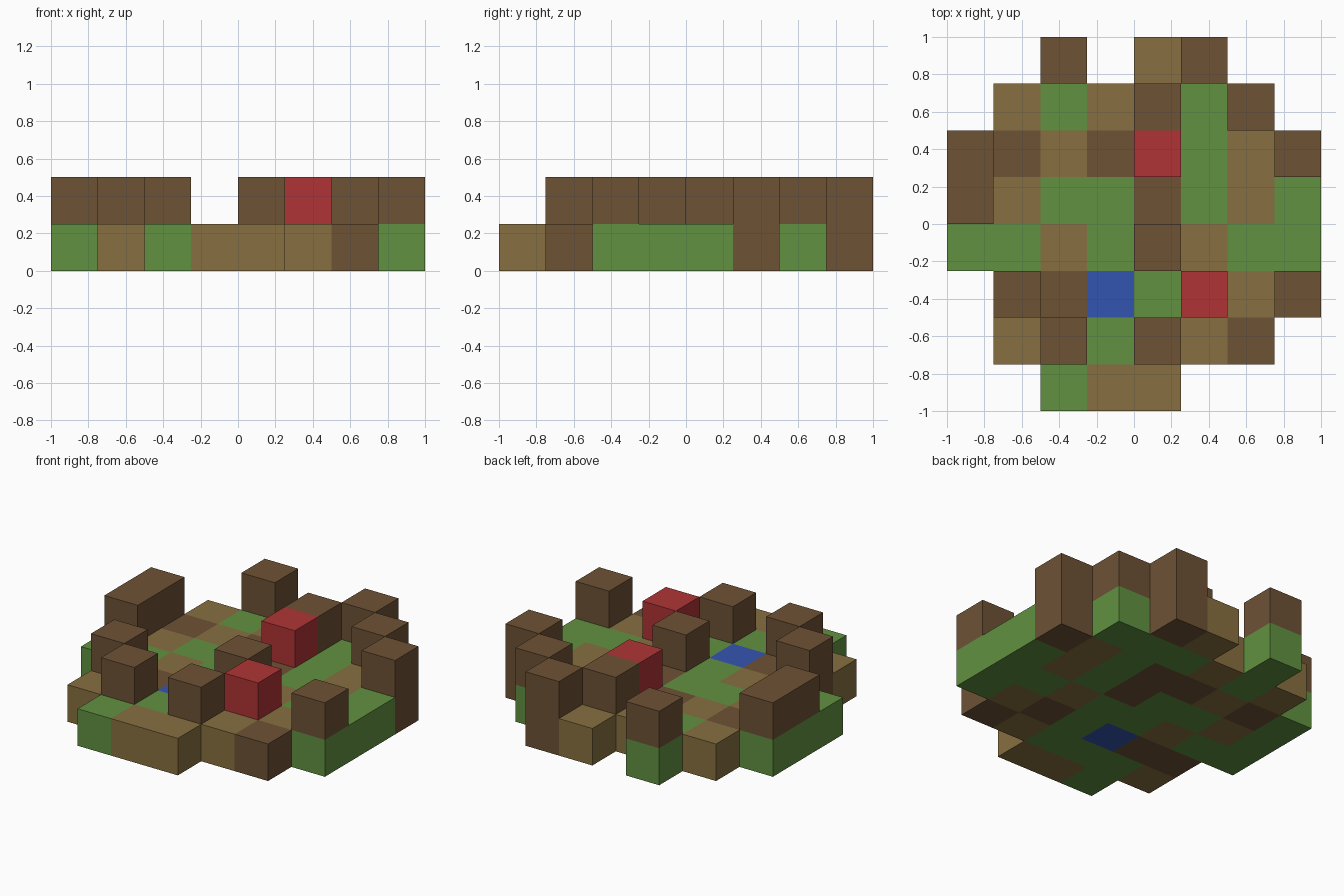
import bpy
import bmesh
from mathutils import Vector

cube = bpy.data.objects.get("Cube")
if cube:
    bpy.data.objects.remove(cube, do_unlink=True)

CELL = 0.25

# Colours, given as sRGB hex and converted to linear
COLOURS = {
    "G": ("grass_green", "619141"),
    "D": ("dark_brown", "6E5235"),
    "T": ("tan_earth", "876F40"),
    "R": ("red", "AF3436"),
    "B": ("blue", "3455B0"),
}


def linear(hex_pair):
    v = int(hex_pair, 16) / 255
    return ((v + 0.055) / 1.055) ** 2.4


def make_material(name, code):
    rgba = [linear(code[i:i + 2]) for i in (0, 2, 4)] + [1.0]
    mat = bpy.data.materials.new(name)
    mat.use_nodes = True
    mat.diffuse_color = rgba
    bsdf = next(n for n in mat.node_tree.nodes if n.type == "BSDF_PRINCIPLED")
    bsdf.inputs["Base Color"].default_value = rgba
    bsdf.inputs["Roughness"].default_value = 0.9
    return mat


MATERIALS = {key: make_material(*value) for key, value in COLOURS.items()}

# Plan of each layer, back row first, a dot is empty
GROUND = [
    "..G.TD..",
    ".TGTGGG.",
    "GDTDDGTD",
    "GTGGDGTG",
    "GGTGGTGG",
    ".DDBGDTG",
    ".TGGGTD.",
    "..GTT...",
]
RAISED = [
    "..D..D..",
    "....D.D.",
    "D...R..D",
    "D.......",
    "....D...",
    ".D...R.D",
    "..D.D...",
    "........",
]


def read_plan(plan, level):
    rows = reversed(plan)
    return {(x, y, level): key for y, row in enumerate(rows)
            for x, key in enumerate(row) if key != "."}


ground = read_plan(GROUND, 0)
raised = read_plan(RAISED, 1)
filled = {**ground, **raised}


def build_cells(name, cells):
    """Make one mesh from the outer faces of a set of cells."""
    keys = sorted(set(cells.values()))
    mesh = bpy.data.meshes.new(name)
    for key in keys:
        mesh.materials.append(MATERIALS[key])
    bm = bmesh.new()
    for cell, key in cells.items():
        centre = Vector(cell) + Vector((-3.5, -3.5, 0.5))
        for axis in range(3):
            for sign in (-1, 1):
                normal = Vector((0, 0, 0))
                normal[axis] = sign
                if tuple(int(a + b) for a, b in zip(cell, normal)) in filled:
                    continue
                side = Vector((0, 0, 0))
                side[(axis + 1) % 3] = 1
                up = normal.cross(side)
                corners = (-side - up, side - up, side + up, up - side)
                verts = [bm.verts.new((centre + (normal + c) / 2) * CELL)
                         for c in corners]
                bm.faces.new(verts).material_index = keys.index(key)
    bmesh.ops.remove_doubles(bm, verts=bm.verts, dist=0.001)
    bm.to_mesh(mesh)
    bm.free()
    obj = bpy.data.objects.new(name, mesh)
    bpy.context.collection.objects.link(obj)
    return obj


# Patchwork ground slab, then the blocks standing on it
build_cells("ground", ground)
for name, colour in (("brown_blocks", "D"), ("red_blocks", "R")):
    build_cells(name, {c: k for c, k in raised.items() if k == colour})
